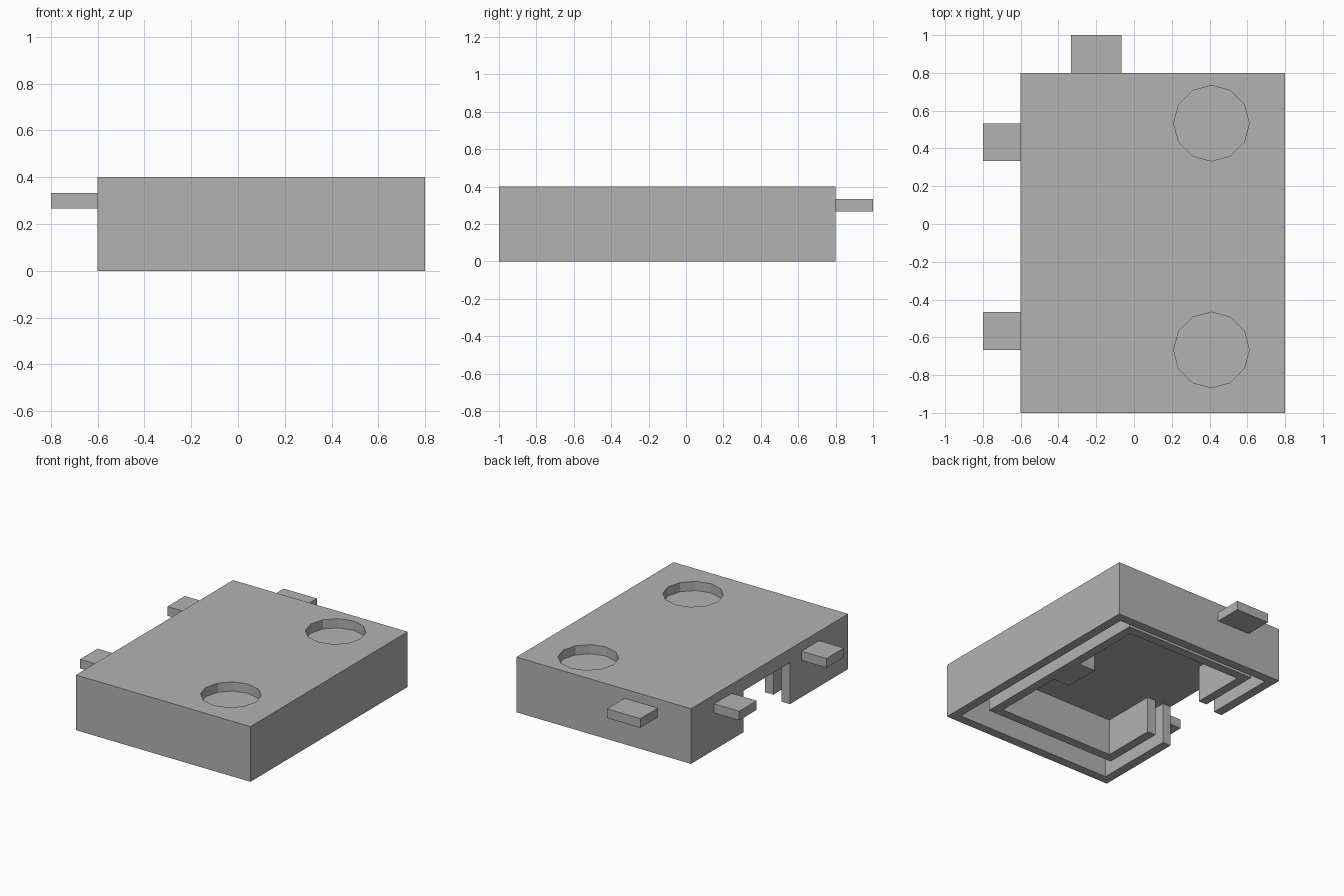
import bpy
import bmesh
from mathutils import Matrix, Vector

if "Cube" in bpy.data.objects:
    bpy.data.objects.remove(bpy.data.objects["Cube"], do_unlink=True)

U = 1 / 15          # wall thickness module
CEILING = 0.30      # underside of the top plate

grey = bpy.data.materials.new("plain grey")
grey.use_nodes = True
grey.diffuse_color = (0.45, 0.45, 0.45, 1)
grey.node_tree.nodes["Principled BSDF"].inputs["Base Color"].default_value = (0.45, 0.45, 0.45, 1)


def add_object(name, bm):
    mesh = bpy.data.meshes.new(name)
    bm.to_mesh(mesh)
    bm.free()
    mesh.materials.append(grey)
    obj = bpy.data.objects.new(name, mesh)
    bpy.context.collection.objects.link(obj)
    return obj


def box(name, low, high):
    low, high = Vector(low), Vector(high)
    bm = bmesh.new()
    bmesh.ops.create_cube(bm, size=1, matrix=Matrix.Translation((low + high) / 2)
                          @ Matrix.Diagonal((high - low).to_4d()))
    return add_object(name, bm)


def disc(name, x, y, low, high, radius):
    bm = bmesh.new()
    bmesh.ops.create_cone(bm, cap_ends=True, segments=12, radius1=radius, radius2=radius,
                          depth=high - low,
                          matrix=Matrix.Translation((x, y, (low + high) / 2)))
    return add_object(name, bm)


def cut(obj, cutter):
    cutter.hide_render = True
    mod = obj.modifiers.new("cut", "BOOLEAN")
    mod.operation = "DIFFERENCE"
    mod.solver = "EXACT"
    mod.object = cutter
    bpy.context.view_layer.objects.active = obj
    bpy.ops.object.modifier_apply(modifier=mod.name)
    bpy.data.objects.remove(cutter, do_unlink=True)


# Outer shell: open underneath, doorway on one side, two round sockets on top
shell = box("outer_shell", (-0.6, -1, 0), (0.8, 0.8, 0.4))
cut(shell, box("cavity", (-0.6 + U, -1 + U, -0.2), (0.8 - U, 0.8 - U, CEILING)))
cut(shell, box("doorway", (-0.7, -5 * U, -0.2), (-0.5, 0.2, CEILING)))
for y in (-10 * U, 8 * U):
    cut(shell, disc("socket", 0.41, y, 5 * U, 0.5, 0.2))

# Inner wall ring, slightly recessed, with a matching doorway
ring = box("inner_wall", (-7 * U, -12 * U, U / 2), (9 * U, 10 * U, CEILING))
cut(ring, box("ring_hollow", (-6 * U, -11 * U, -0.2), (8 * U, 9 * U, 0.5)))
cut(ring, box("ring_doorway", (-0.5, -5 * U, -0.2), (-0.35, 0.2, 0.5)))

# Block on the inside of the ring
box("inner_block", (6 * U, -3 * U, U / 2), (8 * U, U, CEILING))

# Side and back tabs
for name, y in (("front_side_tab", -10 * U), ("back_side_tab", 5 * U)):
    box(name, (-0.8, y, 4 * U), (-0.6, y + 0.2, 5 * U))
box("back_tab", (-5 * U, 0.8, 4 * U), (-U, 1, 5 * U))
